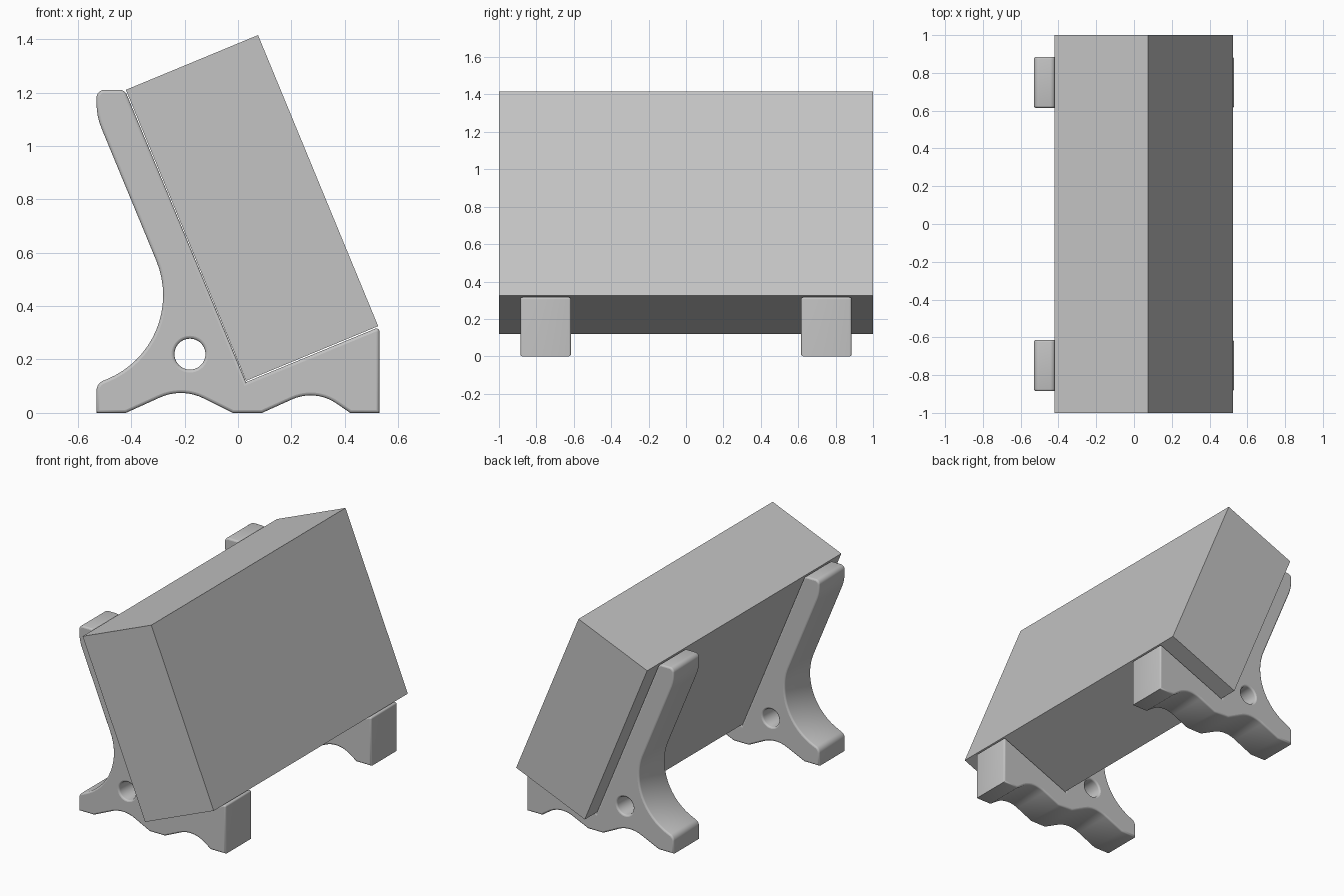
import bpy, bmesh, math
from mathutils import Vector

if "Cube" in bpy.data.objects:
    bpy.data.objects.remove(bpy.data.objects["Cube"])

grey = bpy.data.materials.new("plain grey")
grey.diffuse_color = (0.55, 0.55, 0.55, 1)
grey.use_nodes = True
grey.node_tree.nodes["Principled BSDF"].inputs["Base Color"].default_value = grey.diffuse_color


def rounded(corners):
    """Closed outline from (x, z, radius) corners, each rounded by an arc."""
    pts = []
    n = len(corners)
    for i, (x, z, r) in enumerate(corners):
        p = Vector((x, z))
        if r == 0:
            pts.append(p)
            continue
        a = (Vector(corners[i - 1][:2]) - p).normalized()
        b = (Vector(corners[(i + 1) % n][:2]) - p).normalized()
        half = a.angle(b) / 2
        centre = p + (a + b).normalized() * r / math.sin(half)
        t = r / math.tan(half)
        va, vb = p + a * t - centre, p + b * t - centre
        total = va.angle(vb)
        steps = max(4, math.ceil(math.degrees(total) / 6))
        for k in range(steps + 1):
            f = k / steps
            pts.append(centre + (va * math.sin((1 - f) * total) + vb * math.sin(f * total))
                       / math.sin(total))
    return pts


def inset(pts, d):
    """Move an outline into the material (to the left of its direction)."""
    out = []
    n = len(pts)
    for i, p in enumerate(pts):
        e1 = (p - pts[i - 1]).normalized()
        e2 = (pts[(i + 1) % n] - p).normalized()
        n1, n2 = Vector((-e1.y, e1.x)), Vector((-e2.y, e2.x))
        out.append(p + (n1 + n2) * d / (1 + n1.dot(n2)))
    return out


def finish(bm, name):
    bmesh.ops.recalc_face_normals(bm, faces=bm.faces)
    me = bpy.data.meshes.new(name)
    bm.to_mesh(me)
    bm.free()
    me.materials.append(grey)
    ob = bpy.data.objects.new(name, me)
    bpy.context.collection.objects.link(ob)
    return ob


# stand outline, counter-clockwise in x-z
outline = rounded([
    (-0.53, 0, 0), (-0.42, 0, 0), (-0.21, 0.095, 0.19), (-0.02, 0, 0),
    (0.09, 0, 0), (0.29, 0.09, 0.17), (0.42, 0, 0), (0.53, 0, 0),
    (0.53, 0.322, 0.012), (0.03, 0.115, 0), (-0.424, 1.21, 0.03),
    (-0.53, 1.21, 0.03), (-0.53, 1.111, 0.25), (-0.176, 0.256, 0.34),
    (-0.53, 0.11, 0.04)])
# round hole, clockwise
hole = [Vector((-0.18 + 0.058 * math.cos(a), 0.22 - 0.058 * math.sin(a)))
        for a in (2 * math.pi * i / 40 for i in range(40))]

HALF, R = 0.135, 0.011
ARC = [math.radians(30 * k) for k in range(4)]
LEVELS = [(-HALF + R - R * math.cos(a), R - R * math.sin(a)) for a in ARC]
LEVELS += [(-y, d) for y, d in reversed(LEVELS)]


def stand(name, yc):
    bm = bmesh.new()
    ends = [[], []]
    for loop in (outline, hole):
        rings = [[bm.verts.new((p.x, yc + y, p.y)) for p in inset(loop, d)]
                 for y, d in LEVELS]
        n = len(loop)
        for r0, r1 in zip(rings, rings[1:]):
            for i in range(n):
                j = (i + 1) % n
                bm.faces.new((r0[i], r0[j], r1[j], r1[i]))
        for e, ring in zip(ends, (rings[0], rings[-1])):
            e += [bm.edges.get((ring[i], ring[(i + 1) % n])) for i in range(n)]
    # flat side faces with the hole left open
    for e, ny in zip(ends, (-1, 1)):
        bmesh.ops.triangle_fill(bm, use_beauty=True, edges=e, normal=(0, ny, 0))
    ob = finish(bm, name)
    bpy.ops.object.select_all(action='DESELECT')
    ob.select_set(True)
    bpy.context.view_layer.objects.active = ob
    bpy.ops.object.shade_smooth_by_angle(angle=math.radians(35))
    for f in ob.data.polygons:
        if abs(f.normal.y) > 0.99:
            f.use_smooth = False


stand("front_stand", -0.75)
stand("back_stand", 0.75)

# tilted block resting in the stands
bm = bmesh.new()
section = [(0.03, 0.12), (0.525, 0.325), (0.075, 1.415), (-0.42, 1.21)]
a, b = ([bm.verts.new((x, y, z)) for x, z in section] for y in (-1, 1))
bm.faces.new(a)
bm.faces.new(b)
for i in range(4):
    j = (i + 1) % 4
    bm.faces.new((a[i], a[j], b[j], b[i]))
finish(bm, "tilted_block")
